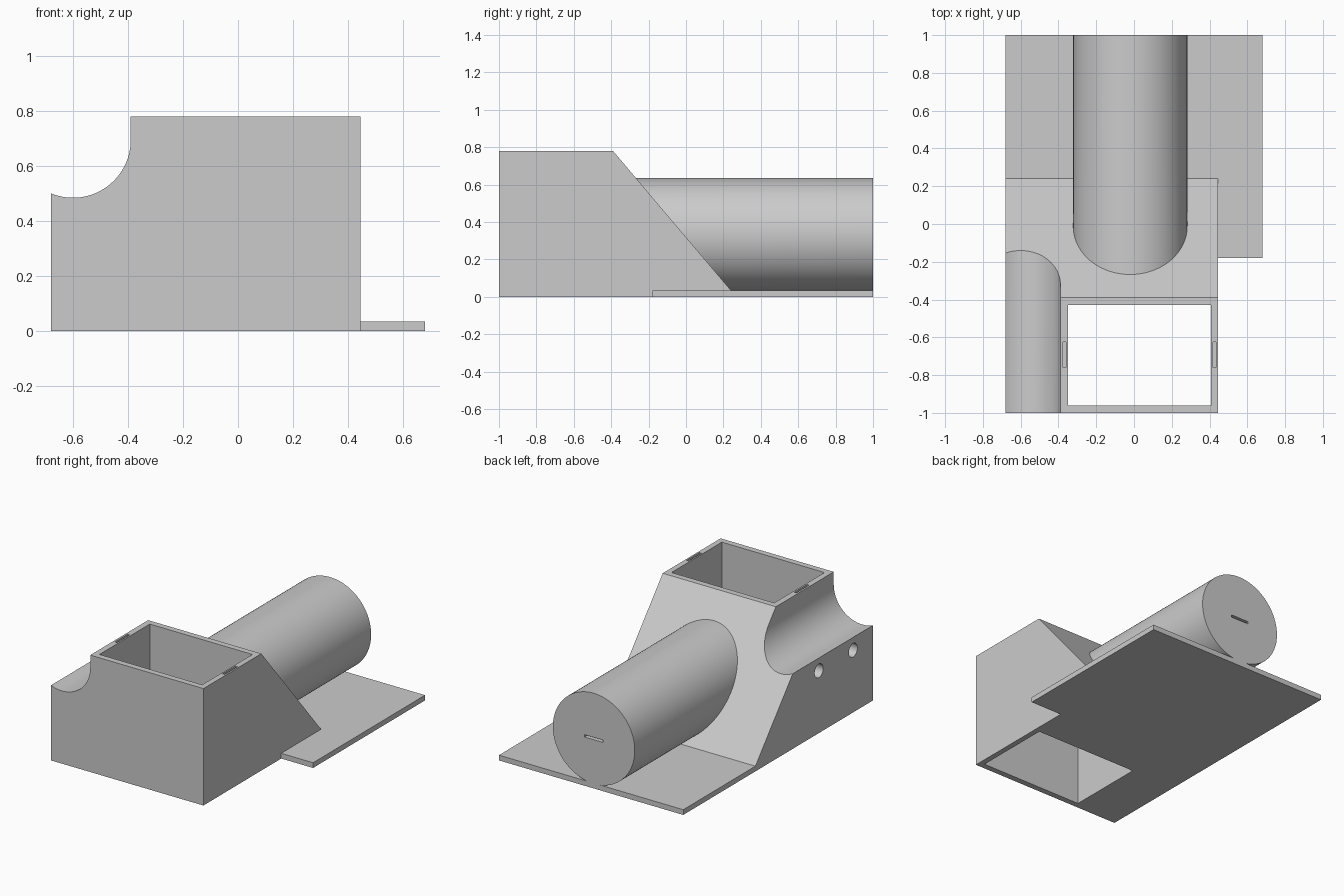
import bpy
import bmesh
from math import cos, sin, pi, radians
from mathutils import Vector

cube = bpy.data.objects.get("Cube")
if cube:
    bpy.data.objects.remove(cube, do_unlink=True)

grey = bpy.data.materials.new("light grey")
grey.use_nodes = True
grey.diffuse_color = (0.6, 0.6, 0.6, 1)
grey.node_tree.nodes["Principled BSDF"].inputs["Base Color"].default_value = (0.6, 0.6, 0.6, 1)


def prism(name, axis, profile, start, end):
    """Extrude a profile along the axis; profile holds the other two coordinates in xyz order."""
    def place(point, depth):
        co = list(point)
        co.insert("xyz".index(axis), depth)
        return Vector(co)

    bm = bmesh.new()
    face = bm.faces.new([bm.verts.new(place(p, start)) for p in profile])
    grown = bmesh.ops.extrude_face_region(bm, geom=[face])["geom"]
    shift = place((0, 0), end - start)
    bmesh.ops.translate(bm, vec=shift, verts=[v for v in grown if isinstance(v, bmesh.types.BMVert)])
    bmesh.ops.recalc_face_normals(bm, faces=bm.faces)
    mesh = bpy.data.meshes.new(name)
    bm.to_mesh(mesh)
    bm.free()
    mesh.materials.append(grey)
    obj = bpy.data.objects.new(name, mesh)
    bpy.context.collection.objects.link(obj)
    return obj


def rect(a0, a1, b0, b1):
    return [(a0, b0), (a1, b0), (a1, b1), (a0, b1)]


def arc(ca, cb, r, n, first=0.0, sweep=2 * pi):
    return [(ca + r * cos(first + sweep * i / n), cb + r * sin(first + sweep * i / n)) for i in range(n)]


def combine(target, other, operation):
    """Apply a boolean to the target and discard the helper."""
    mod = target.modifiers.new(operation.title(), "BOOLEAN")
    mod.operation, mod.solver, mod.object = operation, "EXACT", other
    bpy.context.view_layer.objects.active = target
    bpy.ops.object.modifier_apply(modifier=mod.name)
    bpy.data.objects.remove(other, do_unlink=True)


# Sloped housing block
housing = prism("housing", "x", [(-1, 0), (0.24, 0), (0.24, 0.035), (-0.39, 0.78), (-1, 0.78)], -0.68, 0.445)

# Base plate and round tube
combine(housing, prism("base_plate", "z", rect(-0.68, 0.68, -0.18, 1), 0, 0.035), "UNION")
combine(housing, prism("tube", "y", arc(-0.02, 0.333, 0.302, 96), -0.35, 1), "UNION")

# Rounded trough along one upper edge
trough = [(-0.39, 1), (-0.81, 1)] + arc(-0.6, 0.695, 0.21, 48, pi, pi) + [(-0.39, 0.695)]
combine(housing, prism("trough_cutter", "y", trough, -1.2, 0.3), "DIFFERENCE")

# Open rectangular shaft
combine(housing, prism("shaft_cutter", "z", rect(-0.35, 0.408, -0.96, -0.43), -0.1, 1), "DIFFERENCE")

# Narrow slots in the shaft rim
for x in (-0.369, 0.426):
    combine(housing, prism("rim_slot", "z", rect(x - 0.008, x + 0.008, -0.76, -0.625), 0.68, 0.9), "DIFFERENCE")

# Slot in the tube end
combine(housing, prism("end_slot", "y", rect(-0.088, 0.048, 0.325, 0.341), 0.9, 1.1), "DIFFERENCE")

# Blind round holes in the side
for y in (-0.79, -0.43):
    combine(housing, prism("side_hole", "x", arc(y, 0.415, 0.045, 40), -0.8, -0.53), "DIFFERENCE")

housing.name = "housing_with_tube_and_base"
bpy.ops.object.select_all(action="DESELECT")
housing.select_set(True)
bpy.context.view_layer.objects.active = housing
bpy.ops.object.shade_smooth_by_angle(angle=radians(10))
